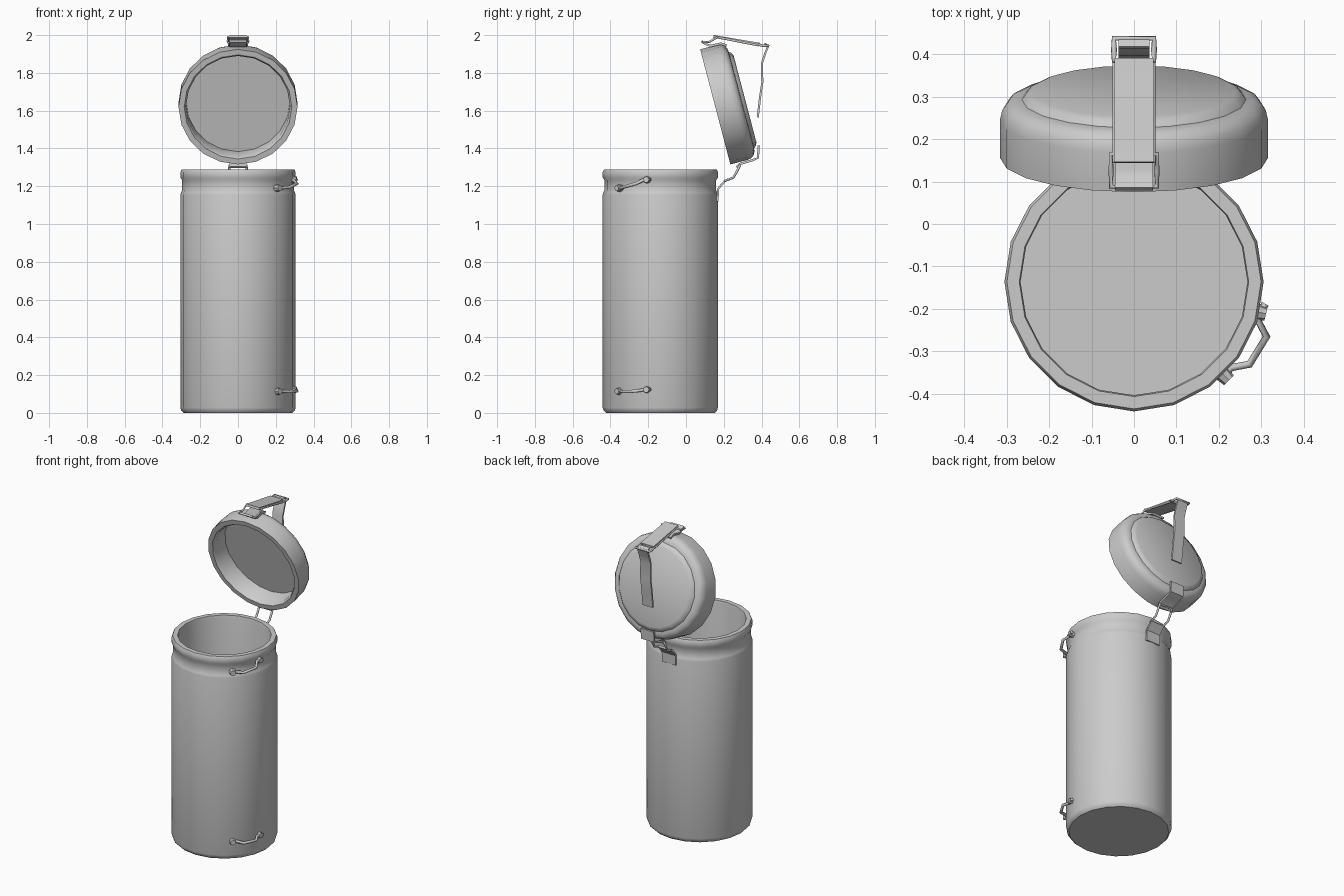
import bpy, bmesh, math
from mathutils import Matrix, Vector

if "Cube" in bpy.data.objects:
    bpy.data.objects.remove(bpy.data.objects["Cube"])

CAN = Vector((0, -0.136, 0))
SIDES = 20


def add_object(name, bm, angle=35):
    bmesh.ops.recalc_face_normals(bm, faces=bm.faces)
    me = bpy.data.meshes.new(name)
    bm.to_mesh(me)
    bm.free()
    ob = bpy.data.objects.new(name, me)
    bpy.context.collection.objects.link(ob)
    bpy.ops.object.select_all(action='DESELECT')
    ob.select_set(True)
    bpy.context.view_layer.objects.active = ob
    bpy.ops.object.shade_smooth_by_angle(angle=math.radians(angle))
    return ob


def lathe(name, profile, matrix, n=SIDES):
    """Closed shell from (radius, height) points; both ends are capped."""
    bm = bmesh.new()
    rings = [[bm.verts.new((r * math.cos(2 * math.pi * i / n),
                            r * math.sin(2 * math.pi * i / n), h)) for i in range(n)]
             for r, h in profile]
    for a, b in zip(rings, rings[1:]):
        for i in range(n):
            j = (i + 1) % n
            bm.faces.new((a[i], a[j], b[j], b[i]))
    bm.faces.new(rings[0])
    bm.faces.new(rings[-1])
    bm.transform(matrix)
    return add_object(name, bm)


def strip(name, path, half, thick):
    """Bent sheet metal: (y, z) path thickened and spread across x."""
    pts = [Vector(p) for p in path]
    up, low = [], []
    for i, p in enumerate(pts):
        t = (pts[min(i + 1, len(pts) - 1)] - pts[max(i - 1, 0)]).normalized()
        nrm = Vector((-t.y, t.x)) * thick / 2
        up.append(p + nrm)
        low.append(p - nrm)
    bm = bmesh.new()
    rows = [[bm.verts.new((x, q.x, q.y)) for x, q in
             ((-half, a), (half, a), (half, b), (-half, b))] for a, b in zip(up, low)]
    for a, b in zip(rows, rows[1:]):
        for i in range(4):
            j = (i + 1) % 4
            bm.faces.new((a[i], a[j], b[j], b[i]))
    bm.faces.new(rows[0])
    bm.faces.new(rows[-1])
    return add_object(name, bm)


def wire(name, pts, radius, cyclic=False):
    """Bent rod along 3D points."""
    cu = bpy.data.curves.new(name, 'CURVE')
    cu.dimensions = '3D'
    cu.bevel_depth = radius
    cu.bevel_resolution = 1
    cu.use_fill_caps = True
    sp = cu.splines.new('POLY')
    sp.points.add(len(pts) - 1)
    for p, co in zip(sp.points, pts):
        p.co = (*co, 1)
    sp.use_cyclic_u = cyclic
    ob = bpy.data.objects.new(name, cu)
    bpy.context.collection.objects.link(ob)
    return ob


def frame(name, path, half, radius):
    """Rectangular wire link: the (y, z) path on both sides, joined at the ends."""
    side = [(half, y, z) for y, z in path]
    wire(name, side + [(-x, y, z) for x, y, z in reversed(side)], radius, True)


# Canister body with necked groove, rim and hollow inside
lathe("canister_body", [
    (0.288, 0), (0.300, 0.012), (0.305, 0.028), (0.305, 1.155), (0.302, 1.166),
    (0.296, 1.178), (0.296, 1.232), (0.305, 1.246), (0.305, 1.275), (0.299, 1.288),
    (0.270, 1.288), (0.267, 1.275), (0.267, 0.03)], Matrix.Translation(CAN))

# Open lid, tilted back; local z points out through its top
axis = Vector((0, 0.967, 0.254)).normalized()
xa = Vector((1, 0, 0))
rot = Matrix((xa, axis.cross(xa), axis)).transposed().to_4x4()
lathe("lid", [
    (0.275, 0.115), (0.275, 0.015), (0.285, 0), (0.315, 0), (0.315, 0.095),
    (0.310, 0.117), (0.298, 0.133), (0.280, 0.141), (0.264, 0.143),
    (0.254, 0.155), (0.238, 0.163)],
    Matrix.Translation((0, 0.155, 1.62)) @ rot)

# Front latch, swung over the top of the lid
strip("latch_base_plate", [(0.215, 1.945), (0.185, 1.955), (0.13, 1.943),
                           (0.105, 1.952), (0.082, 1.968)], 0.045, 0.012)
frame("latch_pivot_link", [(0.088, 1.962), (0.125, 1.965), (0.165, 1.988)], 0.054, 0.006)
strip("latch_arm", [(0.145, 1.994), (0.19, 1.985), (0.39, 1.952)], 0.046, 0.015)
for s in (-1, 1):
    wire("latch_arm_ear", [(s * 0.045, 0.145, 1.992), (s * 0.045, 0.385, 1.945)], 0.006)
frame("latch_hook_link", [(0.385, 1.950), (0.41, 1.943), (0.437, 1.945)], 0.047, 0.007)
strip("latch_strap", [(0.415, 1.955), (0.436, 1.945), (0.418, 1.90), (0.402, 1.85),
                      (0.404, 1.75), (0.392, 1.67), (0.380, 1.565)], 0.036, 0.011)

# Rear hinge: lid plate, wire link, can plate
strip("hinge_lid_plate", [(0.385, 1.415), (0.381, 1.350), (0.350, 1.337),
                          (0.285, 1.318), (0.268, 1.300)], 0.046, 0.012)
frame("hinge_link", [(0.285, 1.310), (0.268, 1.275), (0.250, 1.245), (0.205, 1.228)],
      0.046, 0.007)
strip("hinge_can_plate", [(0.167, 1.12), (0.170, 1.185), (0.188, 1.208),
                          (0.210, 1.232)], 0.048, 0.011)

# Two strap handles on the right front side
for name, z0, z1, sag in (("upper", 1.190, 1.235, -0.010), ("lower", 0.114, 0.123, -0.006)):
    path = [(0.203, -0.368), (0.228, -0.338), (0.272, -0.330), (0.312, -0.265),
            (0.289, -0.222), (0.309, -0.188)]
    pts = [(x, y, z0 + (z1 - z0) * t + sag * math.sin(math.pi * t))
           for (x, y), t in zip(path, (0, 0, 0.3, 0.7, 1, 1))]
    wire(name + "_handle", pts, 0.009)
    # Eyelets clasping the handle ends
    for k, (x, y, z) in enumerate(((0.213, -0.357, z0), (0.296, -0.208, z1))):
        out = (Vector((x, y, 0)) - CAN).normalized()
        c = Vector((x, y, z))
        bm = bmesh.new()
        bmesh.ops.create_cone(bm, cap_ends=True, segments=8, radius1=0.021,
                              radius2=0.016, depth=0.03)
        bm.transform(Matrix.Translation(c) @ out.to_track_quat('Z', 'Y').to_matrix().to_4x4())
        add_object(f"{name}_eyelet_{k + 1}", bm)
